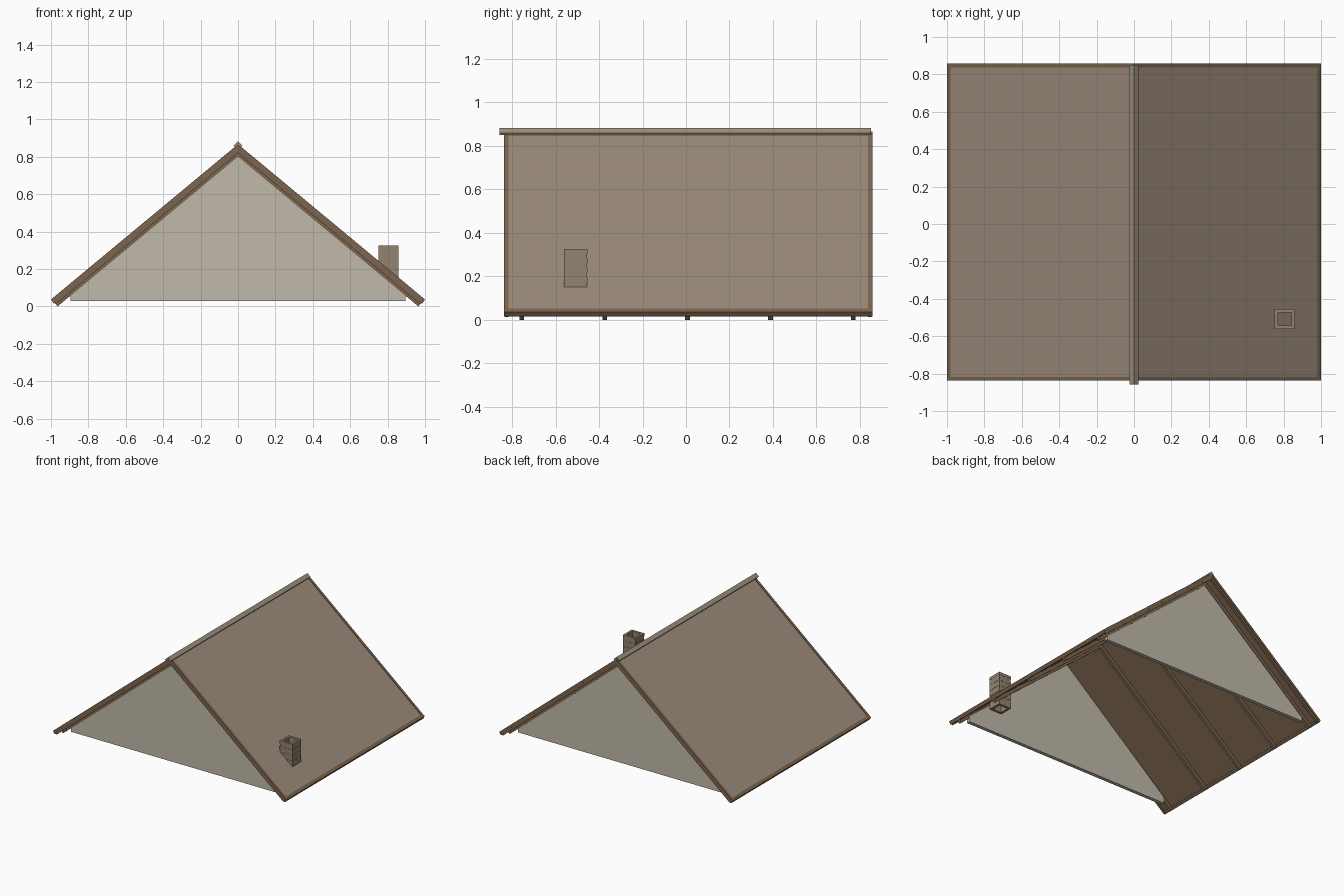
import bpy, bmesh, math

if "Cube" in bpy.data.objects:
    bpy.data.objects.remove(bpy.data.objects["Cube"])

RIDGE, SLOPE = 0.863, 0.83
ANG = math.atan(SLOPE)
C, S = math.cos(ANG), math.sin(ANG)


def material(name, rgb):
    def lin(v):
        v /= 255
        return v / 12.92 if v < 0.04045 else ((v + 0.055) / 1.055) ** 2.4
    m = bpy.data.materials.new(name)
    m.diffuse_color = (*[lin(v) for v in rgb], 1)
    m.use_nodes = True
    m.node_tree.nodes["Principled BSDF"].inputs["Base Color"].default_value = m.diffuse_color
    return m


TILE = material("tan roofing", (155, 140, 122))
WOOD = material("brown timber", (124, 101, 78))
WALL = material("pale plaster", (192, 186, 170))
BRICK = material("chimney brick", (146, 131, 112))
CAP = material("ridge tan", (158, 145, 126))


def finish(name, bm, mat):
    bmesh.ops.recalc_face_normals(bm, faces=bm.faces)
    me = bpy.data.meshes.new(name)
    bm.to_mesh(me)
    bm.free()
    me.materials.append(mat)
    ob = bpy.data.objects.new(name, me)
    bpy.context.collection.objects.link(ob)
    return ob


def prism(name, profile, y0, y1, mat):
    """Extrude an x-z outline from y0 to y1."""
    bm = bmesh.new()
    face = bm.faces.new([bm.verts.new((x, y0, z)) for x, z in profile])
    new = bmesh.ops.extrude_face_region(bm, geom=[face])["geom"]
    verts = [v for v in new if isinstance(v, bmesh.types.BMVert)]
    bmesh.ops.translate(bm, verts=verts, vec=(0, y1 - y0, 0))
    return finish(name, bm, mat)


def under(x, d):
    """Point a depth d square to the slope below the roof line at x."""
    return (x - d * S, RIDGE - SLOPE * x - d * C)


def chevron(name, x_end, d0, d1, y0, y1, mat):
    """Both roof slopes as one folded layer between two depths."""
    (xa, za), (xb, zb) = under(x_end, d0), under(x_end, d1)
    prism(name, [(-xa, za), (0, RIDGE - d0 / C), (xa, za),
                 (xb, zb), (0, RIDGE - d1 / C), (-xb, zb)], y0, y1, mat)


# Roof covering and the boards beneath it
chevron("roof_covering", 0.985, 0.0, 0.009, -0.825, 0.845, TILE)
chevron("roof_boards", 0.985, 0.009, 0.022, -0.825, 0.845, WOOD)

# Two-layer barge boards on the gable ends
for label, y0, y1, side in (("front", -0.837, -0.817, -1), ("back", 0.837, 0.857, 1)):
    chevron(label + "_barge_trim", 0.995, -0.003, 0.016, y0, y1, WOOD)
    inset = 0.004
    a, b = (y0 + inset, y1) if side < 0 else (y0, y1 - inset)
    chevron(label + "_barge_board", 0.993, 0.016, 0.033, a, b, WOOD)

# Eave fascias
for label, m in (("right", 1), ("left", -1)):
    pts = [under(0.98, -0.003), under(0.998, -0.003), under(1.0, 0.024), under(0.98, 0.026)]
    prism(label + "_eave_fascia", [(m * x, z) for x, z in pts], -0.837, 0.857, WOOD)

# Rafter pairs
for i in range(5):
    y = -0.755 + 0.381 * i
    chevron(f"rafter_{i + 1}", 0.995, 0.022, 0.0482, y - 0.011, y + 0.011, WOOD)

# Gable walls
gable = [(-0.895, 0.03), (0.895, 0.03), (0.895, 0.078), (0, 0.825), (-0.895, 0.078)]
for label, y in (("front", -0.75), ("back", 0.762)):
    prism(label + "_gable_wall", gable, y - 0.014, y + 0.014, WALL)

# Ridge cap
prism("ridge_cap", [(-0.024, 0.86), (0, 0.882), (0.024, 0.86), (0.017, 0.849),
                    (0, 0.862), (-0.017, 0.849)], -0.857, 0.85, CAP)

# Hollow chimney: stepped brick courses passing through the roof
CX, CY, LOW, HIGH, COURSES = 0.805, -0.508, 0.065, 0.325, 12
step = (HIGH - LOW) / COURSES
rings = []
for i in range(COURSES):
    h = 0.054 if i % 2 or i == 0 else 0.0525
    rings += [(h, LOW + i * step), (h, LOW + (i + 1) * step)]
rings += [(0.036, HIGH), (0.036, LOW)]
bm = bmesh.new()
loops = [[bm.verts.new((CX + sx * h, CY + sy * h, z))
          for sx, sy in ((-1, -1), (1, -1), (1, 1), (-1, 1))] for h, z in rings]
for a, b in zip(loops, loops[1:] + loops[:1]):
    for k in range(4):
        n = (k + 1) % 4
        bm.faces.new((a[k], a[n], b[n], b[k]))
bmesh.ops.remove_doubles(bm, verts=bm.verts, dist=1e-5)
finish("chimney", bm, BRICK)
